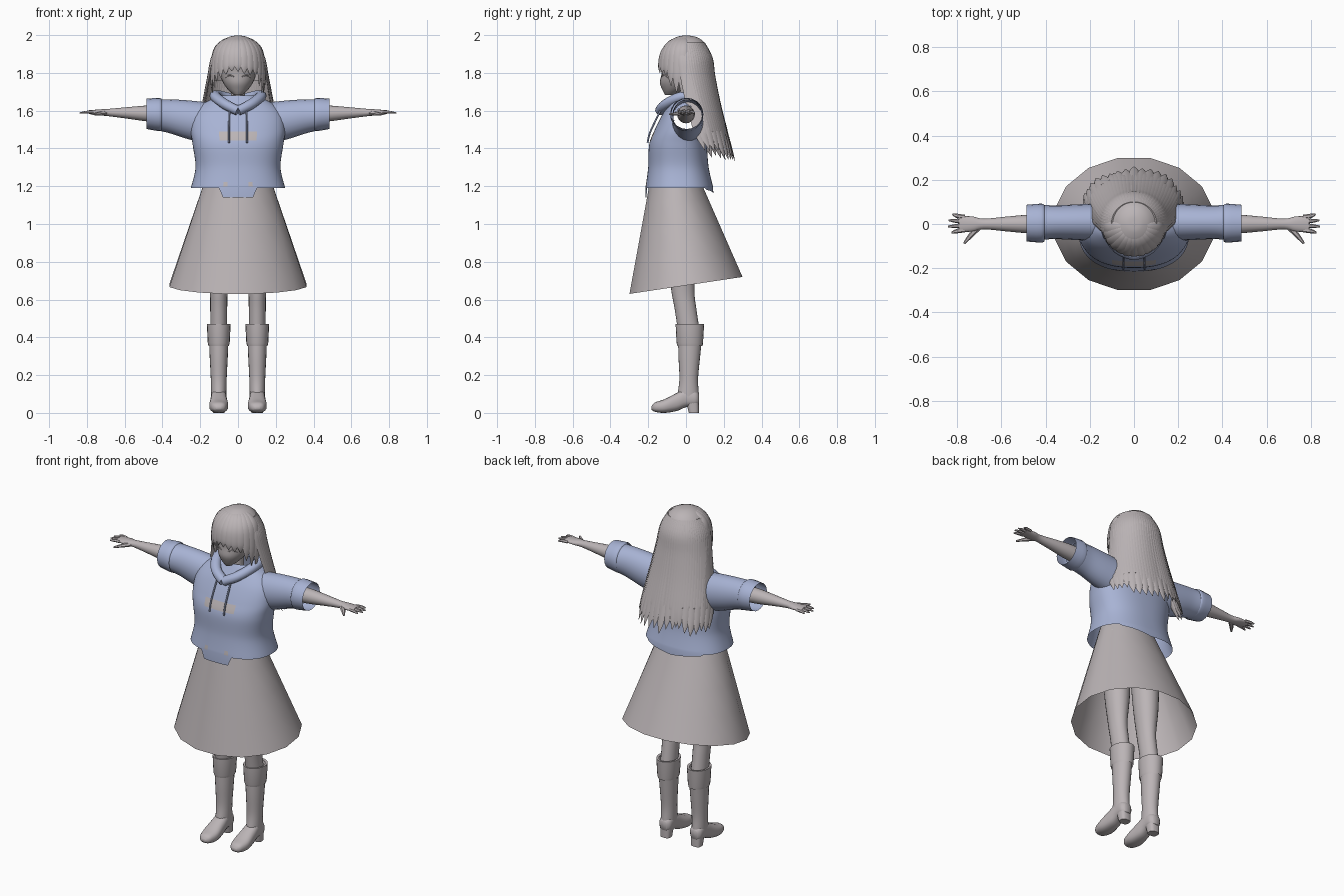
import bpy, bmesh, math, random
from mathutils import Vector as V

random.seed(4)
if "Cube" in bpy.data.objects:
    bpy.data.objects.remove(bpy.data.objects["Cube"])


def material(name, color):
    m = bpy.data.materials.new(name)
    m.use_nodes = True
    m.diffuse_color = (*color, 1)
    m.node_tree.nodes["Principled BSDF"].inputs["Base Color"].default_value = (*color, 1)
    return m


TAUPE = material("warm grey", (0.50, 0.46, 0.47))
BLUE = material("soft blue", (0.39, 0.45, 0.66))
FACE = material("shaded grey", (0.38, 0.35, 0.355))
parts = []


def smooth(rows, steps=5):
    """Catmull-Rom interpolation of tuples."""
    out = []
    last = len(rows) - 1
    for i in range(last):
        quad = [rows[max(i - 1, 0)], rows[i], rows[i + 1], rows[min(i + 2, last)]]
        for s in range(steps):
            t = s / steps
            out.append(tuple(b + t / 2 * (c - a + t * (2*a - 5*b + 4*c - d + t * (3*(b - c) + d - a)))
                             for a, b, c, d in zip(*quad)))
    return out + [tuple(rows[-1])]


def loft(name, rings, mats, caps=(True, True), wrap=True, drop=None, paint=None):
    """Skin rings of points; drop and paint are face rules."""
    bm = bmesh.new()
    loops = [[bm.verts.new(p) for p in ring] for ring in rings]
    n = len(loops[0])
    for a, b in zip(loops, loops[1:]):
        for i in range(n if wrap else n - 1):
            j = (i + 1) % n
            bm.faces.new((a[i], a[j], b[j], b[i]))
    for use, loop in zip(caps, (loops[0], loops[-1])):
        if use and wrap:
            bm.faces.new(loop)
    bmesh.ops.recalc_face_normals(bm, faces=bm.faces)
    if drop:
        gone = [f for f in bm.faces if drop(f.calc_center_median())]
        bmesh.ops.delete(bm, geom=gone, context='FACES')
    if paint:
        for f in bm.faces:
            f.material_index = int(paint(f.calc_center_median()))
    mesh = bpy.data.meshes.new(name)
    bm.to_mesh(mesh)
    bm.free()
    for m in mats:
        mesh.materials.append(m)
    ob = bpy.data.objects.new(name, mesh)
    bpy.context.collection.objects.link(ob)
    parts.append(ob)
    return ob


def ring(c, u, v, n=20, power=1.0, phase=0.0):
    def bend(k):
        return math.copysign(abs(k) ** power, k)
    angles = [math.tau * (i + phase) / n for i in range(n)]
    return [V(c) + V(u) * bend(math.cos(a)) + V(v) * bend(math.sin(a)) for a in angles]


def upright(z, rx, front, back, x=0.0, **kw):
    return ring((x, (front + back) / 2, z), (rx, 0, 0), (0, (back - front) / 2, 0), **kw)


def outward(p):
    return p - V((0, 0, min(p.z, 1.82)))


def strand(name, points, widths, thick, mat, n=6, ref=outward, steps=4):
    """Flattened tube along a path, its flat side facing ref."""
    path = [V(p) for p in smooth([tuple(p) for p in points], steps)]
    wide = smooth([(w,) for w in widths], steps)
    rings = []
    for i, p in enumerate(path):
        t = (path[min(i + 1, len(path) - 1)] - path[max(i - 1, 0)]).normalized()
        side = t.cross(ref(p)).normalized()
        w = max(wide[i][0], 0.001)
        rings.append(ring(p, side * w, side.cross(t) * w * thick, n))
    return loft(name, rings, [mat])


# Skirt: open cone with a hem that rises toward the back
top = upright(1.27, 0.165, -0.185, 0.06, n=16, phase=0.5)
hem = upright(0.675, 0.37, -0.305, 0.305, n=16, phase=0.5)
for p in hem:
    p.z += 0.15 * p.y
loft("skirt", [[a.lerp(b, k / 4) for a, b in zip(top, hem)] for k in range(5)], [TAUPE], (False, False))

# Shirt body: open at hem, neck and arm holes
rows = smooth([(1.19, 0.25, -0.215, 0.145), (1.3, 0.225, -0.2, 0.12), (1.42, 0.24, -0.195, 0.11),
               (1.5, 0.25, -0.165, 0.1), (1.58, 0.235, -0.125, 0.09), (1.64, 0.18, -0.085, 0.08),
               (1.68, 0.09, -0.06, 0.07)], 8)
rings = [upright(*r, n=72, power=0.85) for r in rows]
for p in rings[0]:
    if abs(p.x) < 0.085 and p.y < 0:
        p.z -= 0.05
    if p.y > 0.1:
        p.z -= 0.03 * (1 - abs(p.x) / 0.25)


def print_rule(c):
    badge = abs(c.x) < 0.095 and 1.44 < c.z < 1.49
    notch = abs(abs(c.x) - 0.06) < 0.015 and 1.18 < c.z < 1.23
    return c.y < -0.1 and (badge or notch)


loft("shirt_body", rings, [BLUE, TAUPE], (False, False), paint=print_rule,
     drop=lambda c: abs(c.x) > 0.18 and math.hypot(c.y - 0.01, c.z - 1.55) < 0.075)

# Hood rolled around the neck
half = [(0, -0.135, 1.6), (0.07, -0.105, 1.635), (0.12, -0.02, 1.675), (0.1, 0.08, 1.68), (0, 0.125, 1.66)]
loop = half + [(-x, y, z) for x, y, z in half[-2::-1]]
strand("hood", loop, [0.03] * len(loop), 0.9, BLUE, n=10, ref=lambda p: V((0, 0, 1)))

# Neck and head
loft("neck", [upright(z, 0.036, -0.045, 0.03) for z in (1.57, 1.65, 1.74)], [TAUPE])
rows = [(1.682, 0.02, -0.11, -0.06), (1.71, 0.052, -0.125, -0.01), (1.75, 0.08, -0.138, 0.06),
        (1.8, 0.098, -0.128, 0.1), (1.86, 0.105, -0.125, 0.11), (1.92, 0.1, -0.1, 0.1), (1.97, 0.05, -0.05, 0.05)]
loft("head", [upright(*r, n=28) for r in smooth(rows)], [FACE])

# Hair cap with an open hairline
rows = [(1.76, 0.138, -0.12, 0.138), (1.85, 0.138, -0.133, 0.135), (1.92, 0.122, -0.122, 0.122),
        (1.97, 0.082, -0.085, 0.088), (1.993, 0.04, -0.04, 0.045), (1.998, 0.003, -0.003, 0.003)]
loft("hair_cap", [upright(*r, n=32) for r in smooth(rows)], [TAUPE], (False, True),
     drop=lambda c: c.y < -0.04 and c.z < 1.87)


def fall(a, z, grow=0.0):
    """Point of the long back hair; a runs from -1 at the right to 1 at the left."""
    t = max(0, (1.9 - z) / 0.55)
    angle = math.radians(90 - a * (100 - 15 * t))
    return V(((0.13 + 0.1 * t + grow) * math.cos(angle),
              0.1 * t ** 1.5 + (0.13 + 0.02 * t + grow) * math.sin(angle), z))


# Long back hair: inner sheet and overlapping pointed locks
levels = [1.88 - 0.06 * k for k in range(8)]
loft("hair_sheet", [[fall(i / 14 - 1, z) for i in range(29)] for z in levels], [TAUPE], wrap=False)
COUNT = 19
for tier in range(2):
    for i in range(COUNT - tier):
        a = (2 * i + tier) / (COUNT - 1) - 1
        tip = 1.32 + 0.05 * tier + random.uniform(0, 0.05) + 0.03 * abs(a)
        points = [fall(a, z, 0.004) for z in (1.88, 1.78, 1.64, 1.5, tip + 0.06, tip)]
        crown = V((points[0].x * 0.72, points[0].y * 0.72, 1.958))
        strand("back_lock", [crown] + points, [0.012, 0.02, 0.024, 0.026, 0.027, 0.02, 0.001], 0.32, TAUPE)

# Fringe, longer toward the temples
for i in range(13):
    a = i / 6 - 1
    angle = math.radians(-90 + a * 82)
    d = V((math.cos(angle), math.sin(angle), 0))
    tip = 1.81 - 0.15 * a * a + random.uniform(-0.015, 0.015)
    points = [d * r + V((0, 0, z)) for r, z in ((0.03, 1.99), (0.085, 1.967), (0.128, 1.91),
                                               (0.142, (1.88 + tip) / 2), (0.142 - 0.012 * a * a, tip))]
    strand("fringe_lock", points, [0.008, 0.02, 0.025, 0.022, 0.001], 0.3, TAUPE)

rows_sleeve = smooth([(0.17, 1.535, 0.11, 0.085), (0.27, 1.553, 0.102, 0.08), (0.36, 1.57, 0.09, 0.076),
                      (0.42, 1.577, 0.083, 0.08)])
rows_cuff = smooth([(0.405, 1.578, 0.084, 0.082), (0.42, 1.58, 0.088, 0.088), (0.485, 1.583, 0.08, 0.083)], 3)
rows_arm = smooth([(0.36, 1.58, 0.047, 0.047), (0.48, 1.585, 0.042, 0.042), (0.58, 1.588, 0.031, 0.033),
                   (0.68, 1.59, 0.02, 0.024), (0.73, 1.591, 0.016, 0.034), (0.79, 1.592, 0.01, 0.036)])
rows_leg = smooth([(1.2, 0.08, -0.13, 0.05), (0.85, 0.068, -0.1, 0.055), (0.65, 0.048, -0.078, 0.045),
                   (0.55, 0.045, -0.06, 0.055), (0.42, 0.045, -0.04, 0.075)])
rows_shaft = smooth([(0.4, 0.052, -0.042, 0.085), (0.3, 0.048, -0.04, 0.075), (0.18, 0.042, -0.035, 0.064),
                     (0.1, 0.04, -0.045, 0.068), (0.06, 0.038, -0.05, 0.068)])
rows_cuff_boot = [(0.355, 0.054, -0.046, 0.088), (0.37, 0.058, -0.05, 0.09), (0.47, 0.063, -0.055, 0.096),
                  (0.468, 0.05, -0.044, 0.082)]
rows_foot = smooth([(-0.183, 0.018, 0.035, 0.014), (-0.165, 0.006, 0.055, 0.036), (-0.115, 0, 0.072, 0.05),
                    (-0.05, 0.01, 0.105, 0.045), (0, 0.03, 0.13, 0.04), (0.05, 0.035, 0.12, 0.038),
                    (0.07, 0.045, 0.1, 0.022)])


def across(s, rows, y=0.0):
    return [ring((s * x, y, z), (0, ry, 0), (0, 0, rz)) for x, z, rz, ry in rows]


for s, side in ((1, "left"), (-1, "right")):
    # Sleeve, turned-up cuff, arm
    loft(side + "_sleeve", across(s, rows_sleeve, 0.008), [BLUE], (False, False))
    loft(side + "_sleeve_cuff", across(s, rows_cuff, 0.004), [BLUE], (False, False))
    loft(side + "_arm", across(s, rows_arm), [TAUPE])
    # Fingers and thumb
    for k, reach in enumerate((0.825, 0.84, 0.838, 0.82)):
        y = 0.02 * k - 0.028
        strand(side + "_finger", [(s * 0.765, y, 1.592), (s * 0.8, y * 1.15, 1.592), (s * reach, y * 1.4, 1.588)],
               [0.01, 0.01, 0.004], 0.85, TAUPE, ref=lambda p: V((0, 0, 1)))
    strand(side + "_thumb", [(s * 0.7, -0.012, 1.588), (s * 0.735, -0.048, 1.584), (s * 0.768, -0.088, 1.58)],
           [0.014, 0.012, 0.005], 0.85, TAUPE, ref=lambda p: V((0, 0, 1)))
    # Drawstring and eyelash
    strand(side + "_drawstring", [(s * 0.045, -0.135, 1.6), (s * 0.047, -0.165, 1.54), (s * 0.048, -0.192, 1.48),
                                  (s * 0.048, -0.204, 1.43)], [0.005] * 4, 1, BLUE)
    strand(side + "_eyelash", [(s * 0.022, -0.13, 1.78), (s * 0.045, -0.118, 1.788), (s * 0.066, -0.098, 1.775)],
           [0.002, 0.004, 0.002], 1, TAUPE)
    # Leg and boot
    x = s * 0.102
    loft(side + "_leg", [upright(*r, x=x) for r in rows_leg], [TAUPE])
    loft(side + "_boot_shaft", [upright(*r, x=x) for r in rows_shaft], [TAUPE])
    loft(side + "_boot_cuff", [upright(*r, x=x) for r in rows_cuff_boot], [TAUPE], (False, False))
    loft(side + "_boot_foot", [ring((x, y, (lo + hi) / 2), (rx, 0, 0), (0, 0, (hi - lo) / 2), power=0.8)
                               for y, lo, hi, rx in rows_foot], [TAUPE])
    loft(side + "_boot_heel", [upright(0, 0.03, 0.015, 0.068, x=x, power=0.7),
                               upright(0.06, 0.035, 0, 0.068, x=x, power=0.7)], [TAUPE])

# Smooth shading with sharp creases kept
bpy.ops.object.select_all(action='DESELECT')
for ob in parts:
    ob.select_set(True)
bpy.context.view_layer.objects.active = parts[0]
bpy.ops.object.shade_smooth_by_angle(angle=math.radians(50))
